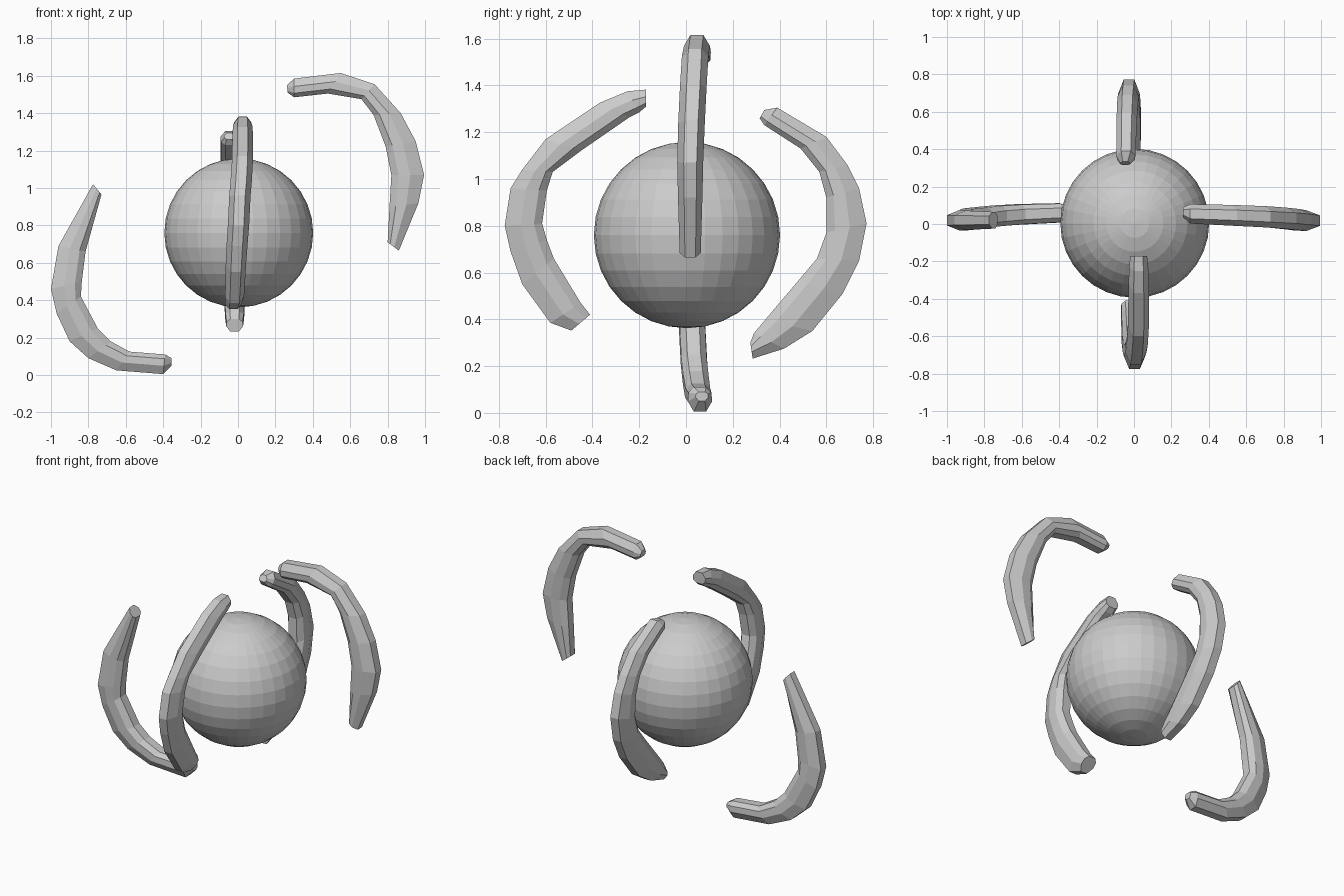
import bpy, bmesh
from mathutils import Vector

# Central core sphere
bpy.ops.mesh.primitive_uv_sphere_add(segments=32, ring_count=16, radius=0.398,
                                     location=(0.004, 0.004, 0.76))
bpy.context.object.name = "core_sphere"

# Faceted cross-section: (sideways factor, blend from inner edge 0 to outer edge 1)
SECTION = [(0.5, 1), (1, 0.58), (0.95, 0.22), (0.5, 0),
           (-0.5, 0), (-0.95, 0.22), (-1, 0.58), (-0.5, 1)]


def claw(name, axis, stations, t0, t1):
    """Loft a curved claw; stations hold outer (u, z) and inner (u, z) edge points."""
    bm = bmesh.new()
    rings = []
    n = len(stations)
    for i, (ou, oz, iu, iz) in enumerate(stations):
        outer, inner = Vector((ou, oz)), Vector((iu, iz))
        f = i / (n - 1)
        # sideways drift settles by the middle of the claw
        t = t0 + (t1 - t0) * min(1, f * 1.4)
        half = 0.057 - 0.012 * abs(2 * f - 1) ** 3
        if i == 0 and (outer - inner).length < 0.06:
            half *= 0.6
        ring = []
        for s, b in SECTION:
            p = inner.lerp(outer, b)
            side = t + s * half
            co = (p.x, side, p.y) if axis == 'x' else (side, p.x, p.y)
            ring.append(bm.verts.new(co))
        rings.append(ring)
    k = len(SECTION)
    for a, b in zip(rings, rings[1:]):
        for j in range(k):
            bm.faces.new((a[j], a[(j + 1) % k], b[(j + 1) % k], b[j]))
    bm.faces.new(rings[0])
    bm.faces.new(rings[-1])
    bmesh.ops.recalc_face_normals(bm, faces=bm.faces)
    me = bpy.data.meshes.new(name)
    bm.to_mesh(me)
    bm.free()
    bpy.context.collection.objects.link(bpy.data.objects.new(name, me))


# Four claws around the core, each listed from its hooked tip
claw("right_claw", 'x', [
    (.262, 1.55, .265, 1.51), (.30, 1.585, .30, 1.485), (.55, 1.615, .48, 1.505),
    (.73, 1.555, .66, 1.475), (.87, 1.40, .725, 1.39), (.95, 1.25, .79, 1.22),
    (.995, 1.07, .82, 1.07), (.965, .92, .81, .90), (.86, .665, .80, .71)], .062, .018)
claw("left_claw", 'x', [
    (-.355, .05, -.355, .09), (-.40, .005, -.39, .11), (-.65, .025, -.58, .125),
    (-.80, .09, -.68, .18), (-.90, .18, -.75, .25), (-.97, .33, -.84, .42),
    (-1.0, .46, -.835, .50), (-.96, .69, -.815, .66), (-.775, 1.02, -.73, .965)], .068, .02)
claw("front_claw", 'y', [
    (-.49, .352, -.41, .42), (-.58, .385, -.45, .47), (-.70, .55, -.565, .66),
    (-.75, .69, -.595, .74), (-.775, .80, -.615, .81), (-.75, .96, -.595, .95),
    (-.70, 1.04, -.57, 1.03), (-.60, 1.17, -.45, 1.12), (-.37, 1.325, -.24, 1.265),
    (-.25, 1.375, -.20, 1.285), (-.17, 1.382, -.17, 1.31)], -.025, .025)
claw("back_claw", 'y', [
    (.335, 1.295, .315, 1.26), (.39, 1.305, .335, 1.23), (.60, 1.18, .49, 1.13),
    (.69, 1.06, .57, 1.03), (.74, .96, .60, .92), (.772, .81, .60, .77),
    (.74, .65, .56, .66), (.67, .51, .48, .565), (.54, .35, .34, .40),
    (.42, .275, .29, .34), (.285, .232, .275, .30)], -.047, -.018)
